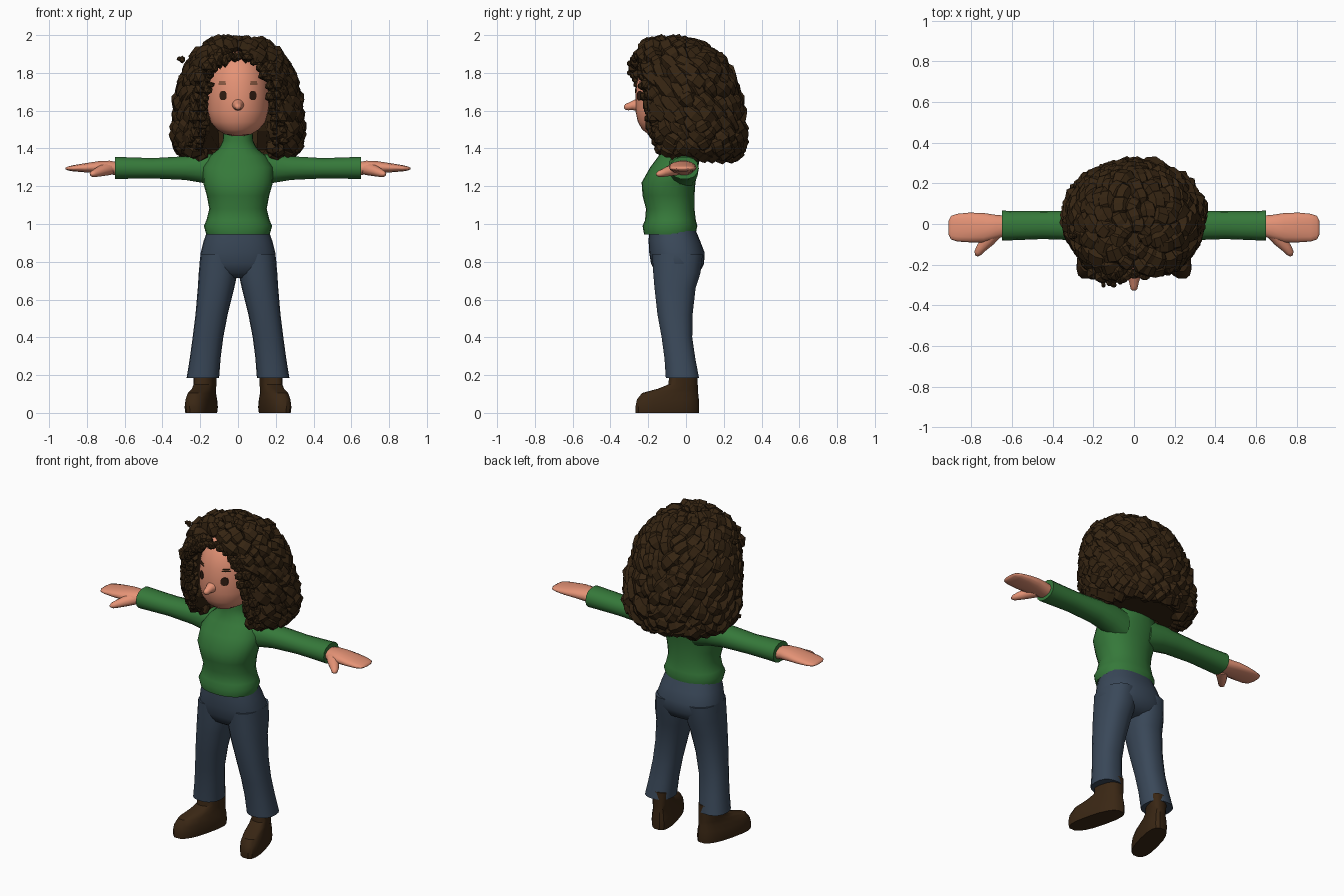
import bpy, bmesh, math, random
from mathutils import Vector

if "Cube" in bpy.data.objects:
    bpy.data.objects.remove(bpy.data.objects["Cube"])

random.seed(7)


def material(name, color):
    m = bpy.data.materials.new(name)
    m.diffuse_color = (*color, 1)
    m.use_nodes = True
    m.node_tree.nodes["Principled BSDF"].inputs["Base Color"].default_value = m.diffuse_color
    return m


HAIR = material("dark_brown_hair", (0.036, 0.018, 0.006))
BOOT = material("brown_leather", (0.042, 0.02, 0.007))
GREEN = material("green_knit", (0.036, 0.19, 0.042))
DENIM = material("blue_denim", (0.042, 0.065, 0.10))
SKIN = material("skin", (0.78, 0.29, 0.18))
EYE = material("eye_brown", (0.03, 0.012, 0.006))


def ring(c, a, b, n=20, e=1.0):
    """Superellipse ring around c spanned by half axes a and b."""
    pts = []
    for i in range(n):
        t = 2 * math.pi * i / n
        u, v = math.cos(t), math.sin(t)
        pts.append(Vector(c) + Vector(a) * math.copysign(abs(u) ** e, u)
                   + Vector(b) * math.copysign(abs(v) ** e, v))
    return pts


def zring(z, cx, hx, y0, y1, n=20, e=1.0):
    return ring((cx, (y0 + y1) / 2, z), (hx, 0, 0), (0, (y1 - y0) / 2, 0), n, e)


def xring(x, z0, z1, y0, y1, n=14, e=0.9):
    return ring((x, (y0 + y1) / 2, (z0 + z1) / 2), (0, (y1 - y0) / 2, 0), (0, 0, (z1 - z0) / 2), n, e)


def add_loft(bm, rings):
    vs = [[bm.verts.new(p) for p in r] for r in rings]
    n = len(vs[0])
    for a, b in zip(vs, vs[1:]):
        for i in range(n):
            bm.faces.new((a[i], a[(i + 1) % n], b[(i + 1) % n], b[i]))
    bm.faces.new(vs[0][::-1])
    bm.faces.new(vs[-1])


def finish(name, bm, mat, angle=50):
    bmesh.ops.recalc_face_normals(bm, faces=bm.faces[:])
    me = bpy.data.meshes.new(name)
    bm.to_mesh(me)
    bm.free()
    me.materials.append(mat)
    ob = bpy.data.objects.new(name, me)
    bpy.context.collection.objects.link(ob)
    if angle:
        bpy.context.view_layer.objects.active = ob
        ob.select_set(True)
        bpy.ops.object.shade_smooth_by_angle(angle=math.radians(angle))
        ob.select_set(False)
    return ob


def loft(name, rings, mat, side=1, angle=50):
    bm = bmesh.new()
    add_loft(bm, [[Vector((p.x * side, p.y, p.z)) for p in r] for r in rings])
    return finish(name, bm, mat, angle)


def interp(table, z):
    """Interpolate rows of a table sorted by its descending first column."""
    for a, b in zip(table, table[1:]):
        if z >= b[0]:
            f = max(0, min(1, (a[0] - z) / (a[0] - b[0])))
            return [p + (q - p) * f for p, q in zip(a, b)]
    return list(table[-1])


# Sweater body with flared hem and high collar
loft("sweater_body", [zring(z, 0, h, a, b, 24, 0.9) for z, h, a, b in (
    (0.945, .168, -.222, .05), (0.99, .181, -.23, .06), (1.02, .167, -.217, .052),
    (1.08, .152, -.212, .045), (1.15, .165, -.23, .045), (1.22, .185, -.235, .05),
    (1.30, .187, -.19, .065), (1.36, .15, -.145, .075), (1.40, .10, -.125, .065),
    (1.44, .08, -.12, .055), (1.51, .076, -.12, .045))], GREEN)

# Jeans hips
loft("jeans_hips", [zring(z, 0, h, a, b, 24, 0.85) for z, h, a, b in (
    (0.97, .16, -.195, .05), (0.91, .182, -.198, .075), (0.85, .197, -.195, .098),
    (0.79, .204, -.185, .096), (0.74, .18, -.16, .07), (0.715, .10, -.12, .02))], DENIM)

for side, tag in ((1, "left"), (-1, "right")):
    # Jeans leg
    loft(f"jeans_leg_{tag}", [zring(z, (i + o) / 2, (o - i) / 2, a, b, 18, 0.85) for z, i, o, a, b in (
        (0.84, .005, .198, -.18, .09), (0.74, .003, .208, -.175, .078), (0.66, .02, .213, -.168, .052),
        (0.52, .055, .225, -.152, .036), (0.40, .078, .24, -.13, .034), (0.29, .092, .255, -.115, .05),
        (0.185, .10, .272, -.108, .07))], DENIM, side)
    # Boot, toes turned outward
    rings = [zring(z, .17, h, a, b, 18, 0.75) for z, h, a, b in (
        (0, .066, -.268, .07), (0.03, .07, -.27, .072), (0.07, .066, -.262, .07),
        (0.105, .058, -.235, .066), (0.128, .054, -.15, .064), (0.15, .054, -.095, .063),
        (0.23, .056, -.085, .062))]
    for r in rings:
        for p in r:
            p.x -= p.y * 0.25
    loft(f"boot_{tag}", rings, BOOT, side, 35)
    # Sleeve
    loft(f"sleeve_{tag}", [xring(*r) for r in (
        (.08, 1.18, 1.375, -.12, .06), (.18, 1.215, 1.372, -.09, .068), (.28, 1.232, 1.36, -.08, .066),
        (.45, 1.24, 1.35, -.074, .064), (.60, 1.238, 1.355, -.08, .064), (.65, 1.237, 1.357, -.082, .066))],
        GREEN, side)
    # Mitten shaped hand and thumb
    loft(f"hand_{tag}", [xring(*r) for r in (
        (.62, 1.255, 1.325, -.055, .04), (.68, 1.262, 1.336, -.075, .045), (.74, 1.268, 1.333, -.09, .054),
        (.81, 1.273, 1.322, -.09, .056), (.87, 1.278, 1.312, -.086, .05), (.90, 1.283, 1.305, -.076, .04),
        (.913, 1.29, 1.298, -.05, .015))], SKIN, side, 70)
    loft(f"thumb_{tag}", [ring(c, (r, r * .5, 0), (0, 0, r), 10) for c, r in (
        ((.685, -.04, 1.293), .035), ((.72, -.085, 1.283), .03), ((.75, -.118, 1.272), .023),
        ((.768, -.143, 1.266), .017), ((.775, -.157, 1.264), .006))], SKIN, side, 70)

# Head: z, half width, front, back
HEAD = [(1.92, .05, -.13, .0), (1.88, .11, -.195, .06), (1.82, .145, -.238, .09), (1.75, .16, -.26, .10),
        (1.68, .165, -.268, .10), (1.60, .162, -.268, .08), (1.54, .145, -.255, .04), (1.50, .112, -.232, .0),
        (1.475, .07, -.20, -.04), (1.465, .025, -.16, -.08)]
loft("head", [zring(z, 0, h, a, b, 32) for z, h, a, b in HEAD], SKIN, 1, 80)
loft("nose", [ring((0, y, z), (r, 0, 0), (0, 0, r), 12) for y, z, r in (
    (-.25, 1.632, .036), (-.285, 1.628, .024), (-.305, 1.622, .02), (-.32, 1.62, .016), (-.328, 1.62, .007))],
    SKIN, 1, 80)


def face_plate(name, cx, cz, rx, rz, mat):
    """Thin painted detail hugging the face."""
    layers = []
    for off in (0.001, 0.005):
        pts = []
        for p in ring((cx, 0, cz), (rx, 0, 0), (0, 0, rz), 12, 0.8):
            _, h, a, b = interp(HEAD, p.z)
            y = (a + b) / 2 - (b - a) / 2 * math.sqrt(max(0, 1 - (p.x / h) ** 2))
            pts.append(Vector((p.x, y - off, p.z)))
        layers.append(pts)
    loft(name, layers, mat, 1, 0)


for side, tag in ((1, "left"), (-1, "right")):
    face_plate(f"eye_{tag}", side * .079, 1.68, .019, .025, EYE)
    for k in range(2):
        face_plate(f"brow_{tag}_{k + 1}", side * .083, 1.741 + k * .011, .022 - k * .003, .003, HAIR)

# Hair envelope: z, half width, front, back; and the half width of the face opening
ENV = [(1.968, .03, -.12, -.04), (1.95, .14, -.22, .07), (1.88, .232, -.27, .18), (1.77, .285, -.27, .24),
       (1.64, .315, -.25, .275), (1.50, .33, -.22, .295), (1.40, .315, -.19, .285), (1.355, .22, -.12, .25)]
OPEN = [(1.875, .10), (1.80, .135), (1.70, .155), (1.40, .15)]


def hair_point(phi, t):
    k = min(int(t), len(ENV) - 2)
    z, h, a, b = [p + (q - p) * (t - k) for p, q in zip(ENV[k], ENV[k + 1])]
    return Vector((h * math.sin(phi), (a + b) / 2 - (b - a) / 2 * math.cos(phi), z))


def in_opening(p, margin=0.0):
    return p.z < 1.875 + margin and p.y < 0.08 and abs(p.x) < interp(OPEN, p.z)[1] + margin


# Hair core, hollowed behind the face and collar
core = []
for t in range(len(ENV)):
    row = []
    for i in range(36):
        p = hair_point(2 * math.pi * i / 36, t)
        p = Vector((p.x * .93, (p.y - .01) * .93 + .01, p.z - .008))
        if in_opening(p):
            p.y = max(p.y, 0.06 if p.z < 1.52 else -0.05)
        row.append(p)
    core.append(row)
loft("hair_core", core, HAIR, 1, 0)

# Faceted curly locks over the core
bm = bmesh.new()
middle = Vector((0, 0, 1.66))


def add_lock(phi, t, dphi, dt, R):
    path = []
    for i in range(5):
        f = i / 4 - .5
        tt = max(0.05, min(len(ENV) - 1.0, t + dt * f))
        path.append(hair_point(phi + dphi * f, tt))
    if any(in_opening(p, R * .7) for p in path):
        return
    rings = []
    for i, p in enumerate(path):
        tan = (path[min(i + 1, 4)] - path[max(i - 1, 0)]).normalized()
        out = (p - middle).normalized()
        sidev = tan.cross(out).normalized()
        out = sidev.cross(tan)
        r = R * (.45, .95, 1.1, 1.0, .4)[i] * random.uniform(.88, 1.12)
        c = p - out * (R * (.7, .25, .1, .2, .3)[i])
        rings.append(ring(c, sidev * r * 1.1, out * r, 6))
    add_loft(bm, rings)


for row in range(15):
    t = 0.35 + row * 0.45
    count = int(8 + 17 * min(1, t / 3.5))
    for i in range(count):
        phi = 2 * math.pi * (i + .5 * (row % 2) + random.uniform(-.25, .25)) / count
        turn = 1 if math.sin(phi) > 0 else -1
        add_lock(phi, t + random.uniform(-.15, .15), turn * random.uniform(.1, .5),
                 random.uniform(.7, 1.1), random.uniform(.032, .046))
finish("hair_locks", bm, HAIR, 0)

# Small curls framing the face, plus stray ends
bm = bmesh.new()


def curl(c, r):
    found = bmesh.ops.create_icosphere(bm, subdivisions=1, radius=r)["verts"]
    sx, sz = random.uniform(.7, 1.2), random.uniform(.8, 1.4)
    for v in found:
        v.co = Vector((v.co.x * sx, v.co.y, v.co.z * sz)) + Vector(c)


FRAME = [(-.20, -.15, 1.41), (-.185, -.19, 1.52), (-.18, -.215, 1.63), (-.165, -.25, 1.73), (-.125, -.275, 1.82),
         (-.05, -.265, 1.885), (.03, -.24, 1.895), (.10, -.235, 1.86), (.155, -.225, 1.77), (.18, -.21, 1.66),
         (.185, -.185, 1.53), (.20, -.15, 1.41)]
for a, b in zip(FRAME, FRAME[1:]):
    for k in range(5):
        p = Vector(a).lerp(Vector(b), k / 5)
        p += Vector([random.uniform(-.012, .012) for _ in range(3)])
        curl(p, random.uniform(.02, .032))
        curl(p + Vector((math.copysign(.04, p.x), .025, .01)), random.uniform(.028, .04))
for c in ((-.31, -.06, 1.875), (-.295, -.06, 1.87), (-.33, -.05, 1.42), (-.15, -.30, 1.80), (-.10, -.30, 1.85)):
    curl(c, .015)
finish("hair_curls", bm, HAIR, 0)
